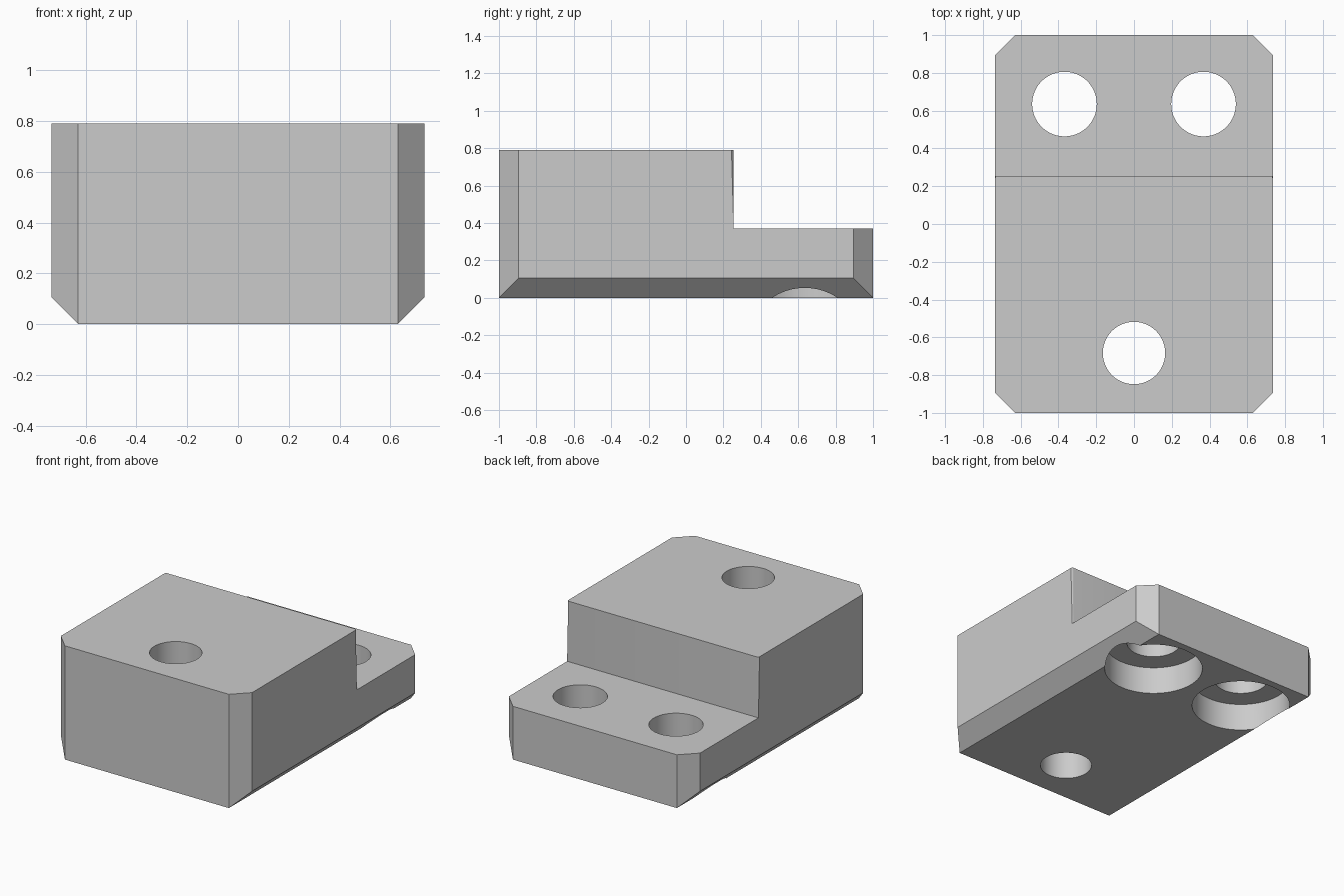
import bpy
import bmesh
from mathutils import Vector

if "Cube" in bpy.data.objects:
    bpy.data.objects.remove(bpy.data.objects["Cube"], do_unlink=True)

HALF_W, HALF_L, HEIGHT = 0.735, 1.0, 0.79
STEP_Y, STEP_Z = 0.255, 0.37
CHAMFER = 0.105

grey = bpy.data.materials.new("plain grey")
grey.use_nodes = True
colour = (0.6, 0.6, 0.6, 1)
grey.diffuse_color = colour
grey.node_tree.nodes["Principled BSDF"].inputs["Base Color"].default_value = colour


def slice_off(bm, point, normal):
    """Remove everything beyond a plane and cap the cut."""
    geom = bm.verts[:] + bm.edges[:] + bm.faces[:]
    cut = bmesh.ops.bisect_plane(bm, geom=geom, plane_co=point, plane_no=normal,
                                 clear_outer=True, dist=1e-5)
    edges = [e for e in cut["geom_cut"] if isinstance(e, bmesh.types.BMEdge)]
    bmesh.ops.holes_fill(bm, edges=edges)


# Stepped block: side profile extruded across the width
bm = bmesh.new()
profile = [(-HALF_L, 0), (HALF_L, 0), (HALF_L, STEP_Z),
           (STEP_Y, STEP_Z), (STEP_Y, HEIGHT), (-HALF_L, HEIGHT)]
face = bm.faces.new([bm.verts.new((-HALF_W, y, z)) for y, z in profile])
ext = bmesh.ops.extrude_face_region(bm, geom=[face])
bmesh.ops.translate(bm, vec=(2 * HALF_W, 0, 0),
                    verts=[v for v in ext["geom"] if isinstance(v, bmesh.types.BMVert)])
bmesh.ops.recalc_face_normals(bm, faces=bm.faces)

# Small rounding on the upright edges of the step
step_edges = [e for e in bm.edges
              if all(abs(v.co.y - STEP_Y) < 1e-4 for v in e.verts)
              and abs(e.verts[0].co.z - e.verts[1].co.z) > 0.1]
bmesh.ops.bevel(bm, geom=step_edges, offset=0.012, segments=3, profile=0.5,
                affect='EDGES')

# Chamfers on the four upright corners and the two long bottom edges
for sx in (-1, 1):
    for sy in (-1, 1):
        slice_off(bm, Vector((sx * HALF_W, sy * (HALF_L - CHAMFER), 0)),
                  Vector((sx, sy, 0)))
    slice_off(bm, Vector((sx * HALF_W, 0, CHAMFER)), Vector((sx, 0, -1)))
bmesh.ops.recalc_face_normals(bm, faces=bm.faces)

mesh = bpy.data.meshes.new("stepped_block")
bm.to_mesh(mesh)
bm.free()
mesh.materials.append(grey)
block = bpy.data.objects.new("stepped_block", mesh)
bpy.context.collection.objects.link(block)
bpy.context.view_layer.objects.active = block


def drill(x, y, radius, bottom, top):
    """Bore a round hole through the block."""
    bpy.ops.mesh.primitive_cylinder_add(vertices=96, radius=radius, depth=top - bottom,
                                        location=(x, y, (top + bottom) / 2))
    cutter = bpy.context.object
    cutter.name = "hole_cutter"
    cutter.hide_render = True
    cutter.data.materials.append(grey)
    bpy.context.view_layer.objects.active = block
    mod = block.modifiers.new("hole", 'BOOLEAN')
    mod.operation = 'DIFFERENCE'
    mod.solver = 'EXACT'
    mod.object = cutter
    bpy.ops.object.modifier_apply(modifier=mod.name)
    bpy.data.objects.remove(cutter, do_unlink=True)


# Front hole, then two back holes counterbored from below
drill(0, -0.683, 0.165, -0.2, 1)
for side in (-1, 1):
    drill(side * 0.368, 0.635, 0.171, -0.2, 1)
    drill(side * 0.368, 0.635, 0.315, -0.2, 0.19)

bpy.ops.object.select_all(action='DESELECT')
block.select_set(True)
bpy.context.view_layer.objects.active = block
bpy.ops.object.shade_smooth_by_angle(angle=0.52)
